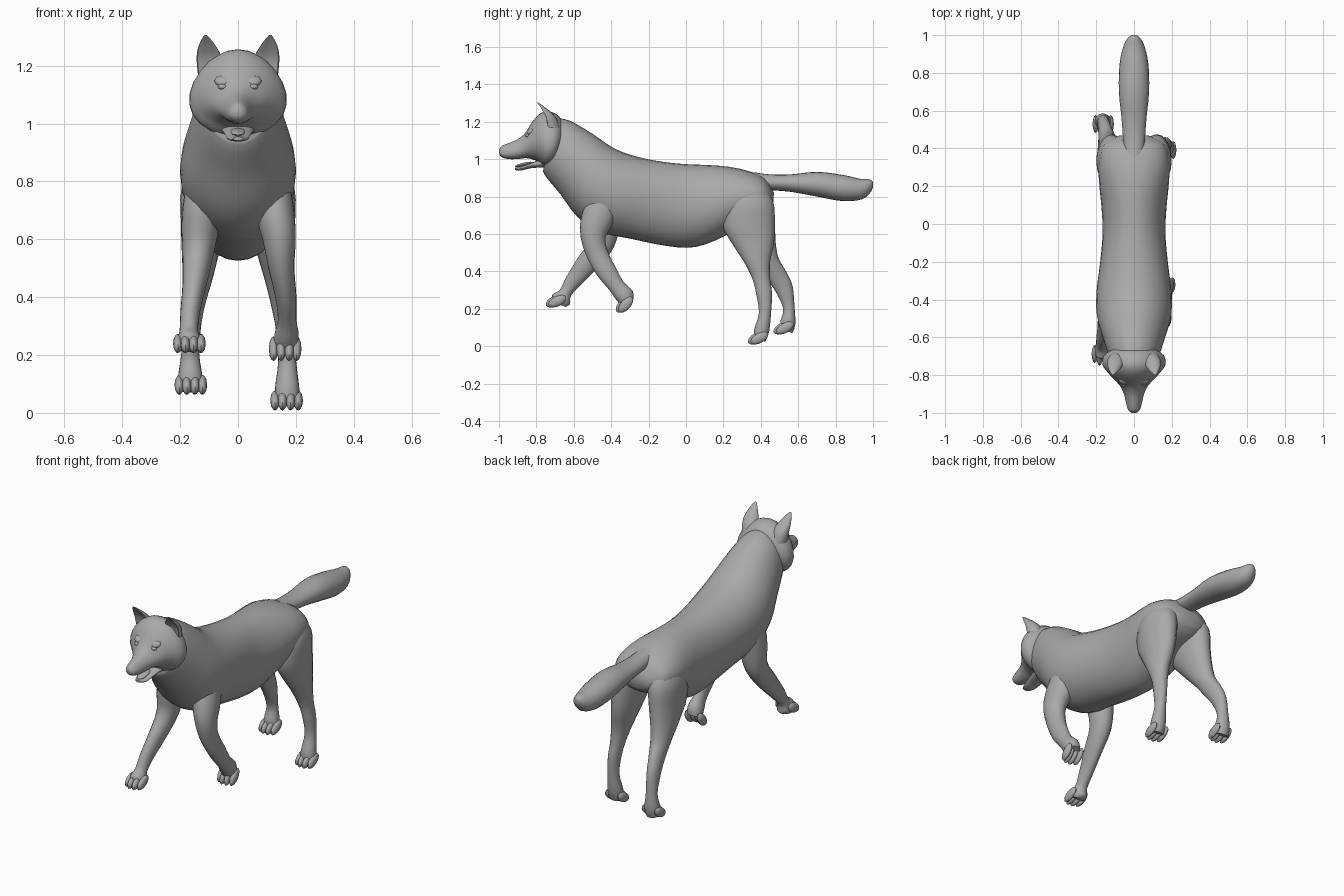
import bpy, bmesh, math
from mathutils import Matrix, Vector

fur = bpy.data.materials.new("grey_fur")
fur.diffuse_color = (0.4, 0.4, 0.4, 1)


def finish(name, bm):
    bmesh.ops.recalc_face_normals(bm, faces=bm.faces)
    me = bpy.data.meshes.new(name)
    bm.to_mesh(me)
    bm.free()
    me.materials.append(fur)
    ob = bpy.data.objects.new(name, me)
    bpy.context.collection.objects.link(ob)
    return ob


def smooth_rows(rows, steps):
    """Catmull-Rom interpolation between cross-section rows."""
    out = []
    for i in range(len(rows) - 1):
        a, b, c, d = (rows[max(i - 1, 0)], rows[i], rows[i + 1],
                      rows[min(i + 2, len(rows) - 1)])
        for k in range(steps):
            t = k / steps
            out.append([0.5 * (2 * q + (r - p) * t + (2 * p - 5 * q + 4 * r - s) * t * t
                               + (3 * q - p - 3 * r + s) * t ** 3)
                        for p, q, r, s in zip(a, b, c, d)])
    return out + [list(rows[-1])]


def loft(name, rows, side=1, sides=20, egg=0.0, hollow=0.0, steps=3):
    """Row: centre x, first edge (y, z), opposite edge (y, z), half width."""
    bm = bmesh.new()
    rings = []
    for x, y1, z1, y2, z2, w in smooth_rows(rows, steps):
        ring = []
        for k in range(sides):
            a = 2 * math.pi * k / sides
            c = math.cos(a)
            u = c - hollow * max(0, c) ** 2
            ring.append(bm.verts.new((side * (x + w * math.sin(a) * (1 - egg * c)),
                                      (y1 + y2) / 2 + u * (y1 - y2) / 2,
                                      (z1 + z2) / 2 + u * (z1 - z2) / 2)))
        rings.append(ring)
    for r, q in zip(rings, rings[1:]):
        for k in range(sides):
            n = (k + 1) % sides
            bm.faces.new((r[k], r[n], q[n], q[k]))
    for ring in (rings[0], rings[-1]):
        mid = bm.verts.new(sum((v.co for v in ring), Vector()) / sides)
        for k in range(sides):
            bm.faces.new((ring[k], ring[(k + 1) % sides], mid))
    return finish(name, bm)


def blobs(name, items):
    """Ellipsoids: centre, radii, pitch about x."""
    bm = bmesh.new()
    for c, r, pitch in items:
        m = Matrix.Translation(c) @ Matrix.Rotation(pitch, 4, 'X') @ Matrix.Diagonal((*r, 1))
        bmesh.ops.create_uvsphere(bm, u_segments=12, v_segments=8, radius=1, matrix=m)
    return finish(name, bm)


def toes(name, x, y, z, pitch):
    items = []
    for off in (-0.040, -0.014, 0.014, 0.040):
        back = 0.014 if abs(off) > 0.03 else 0
        items.append(((x + off, y + back, z), (0.0165, 0.052, 0.027), pitch))
    blobs(name, items)


# Torso and neck, top edge / bottom edge
loft("torso", [
    (0, -.70, 1.22, -.765, .935, .115), (0, -.62, 1.205, -.745, .90, .137),
    (0, -.50, 1.135, -.67, .81, .168), (0, -.38, 1.055, -.58, .69, .197),
    (0, -.25, 1.01, -.46, .61, .198), (0, -.12, .985, -.30, .575, .18),
    (0, 0, .973, -.10, .535, .166), (0, .12, .968, .05, .53, .172),
    (0, .22, .96, .20, .585, .184), (0, .32, .94, .32, .66, .187),
    (0, .42, .90, .42, .70, .162), (0, .47, .82, .465, .74, .08)], sides=28)

# Head from ruff to nose
loft("head", [
    (0, -.655, 1.19, -.67, 1.04, .11), (0, -.685, 1.235, -.705, .975, .158),
    (0, -.74, 1.257, -.75, .955, .165), (0, -.785, 1.24, -.79, .985, .136),
    (0, -.825, 1.195, -.825, 1.0, .102), (0, -.86, 1.14, -.86, 1.005, .072),
    (0, -.90, 1.106, -.90, 1.0, .053), (0, -.95, 1.085, -.95, 1.0, .041),
    (0, -.985, 1.07, -.985, 1.01, .030), (0, -1.0, 1.05, -.998, 1.025, .014)],
    sides=24, egg=.17)
loft("lower_jaw", [
    (0, -.75, 1.01, -.75, .955, .06), (0, -.83, .978, -.825, .952, .046),
    (0, -.88, .960, -.885, .938, .036), (0, -.915, .955, -.915, .942, .018)])
blobs("tongue", [((0, -.865, .972), (.026, .05, .009), .22)])
blobs("nose", [((0, -.982, 1.045), (.022, .018, .018), 0)])

# Ears with hollow fronts, eyes and brows
for side, label in ((-1, "left"), (1, "right")):
    loft(label + "_ear", [
        (.092, -.775, 1.165, -.672, 1.165, .046), (.097, -.780, 1.225, -.690, 1.215, .046),
        (.105, -.795, 1.268, -.72, 1.25, .034), (.110, -.803, 1.298, -.765, 1.285, .016),
        (.112, -.804, 1.308, -.79, 1.303, .004)],
        side, sides=16, hollow=.85)
    blobs(label + "_eye", [((side * .054, -.846, 1.127), (.016, .014, .010), 0)])
    blobs(label + "_brow", [((side * .050, -.826, 1.148), (.032, .028, .016), .6)])

# Tail
loft("tail", [
    (0, .36, .93, .38, .85, .05), (0, .45, .918, .45, .835, .058),
    (0, .56, .918, .56, .825, .066), (0, .70, .932, .70, .80, .08),
    (0, .84, .915, .84, .775, .077), (0, .93, .895, .94, .785, .058),
    (0, .98, .892, .985, .82, .034), (0, 1.0, .88, 1.0, .85, .012)])

# Front legs, front edge / back edge
loft("right_front_leg", [
    (.11, -.46, .92, -.32, .88, .05), (.125, -.545, .74, -.38, .68, .068),
    (.142, -.567, .62, -.43, .58, .057), (.15, -.54, .50, -.415, .50, .045),
    (.165, -.48, .385, -.375, .42, .037), (.17, -.41, .30, -.335, .345, .032),
    (.168, -.375, .25, -.285, .295, .042), (.165, -.345, .215, -.28, .25, .04)])
toes("right_front_toes", .163, -.336, .222, .85)
loft("left_front_leg", [
    (.11, -.46, .92, -.32, .88, .05), (.125, -.52, .73, -.35, .67, .068),
    (.138, -.51, .58, -.385, .53, .055), (.15, -.58, .47, -.47, .42, .042),
    (.165, -.64, .37, -.56, .33, .034), (.17, -.675, .30, -.615, .27, .032),
    (.17, -.715, .275, -.62, .225, .042), (.17, -.71, .235, -.645, .21, .04)], -1)
toes("left_front_toes", -.168, -.702, .240, .45)

# Hind legs
thigh = [(.09, .29, .885, .40, .875, .05), (.113, .21, .78, .465, .78, .082),
         (.12, .195, .65, .475, .65, .077)]
loft("right_hind_leg", thigh + [
    (.13, .245, .55, .47, .55, .064), (.145, .31, .45, .45, .45, .05),
    (.155, .355, .36, .45, .36, .038), (.165, .375, .28, .46, .28, .033),
    (.17, .39, .18, .455, .18, .031), (.17, .365, .09, .445, .08, .042),
    (.17, .365, .035, .425, .025, .04)])
toes("right_hind_toes", .168, .378, .043, .5)
loft("left_hind_leg", thigh + [
    (.13, .27, .55, .48, .55, .064), (.14, .37, .44, .495, .47, .05),
    (.15, .43, .36, .535, .40, .038), (.16, .48, .29, .57, .32, .033),
    (.165, .52, .20, .58, .21, .031), (.165, .505, .135, .585, .12, .042),
    (.165, .505, .09, .57, .07, .04)], -1)
toes("left_hind_toes", -.163, .515, .097, .5)

for ob in bpy.context.collection.objects:
    ob.select_set(True)
    bpy.context.view_layer.objects.active = ob
bpy.ops.object.shade_smooth_by_angle(angle=math.radians(50))
